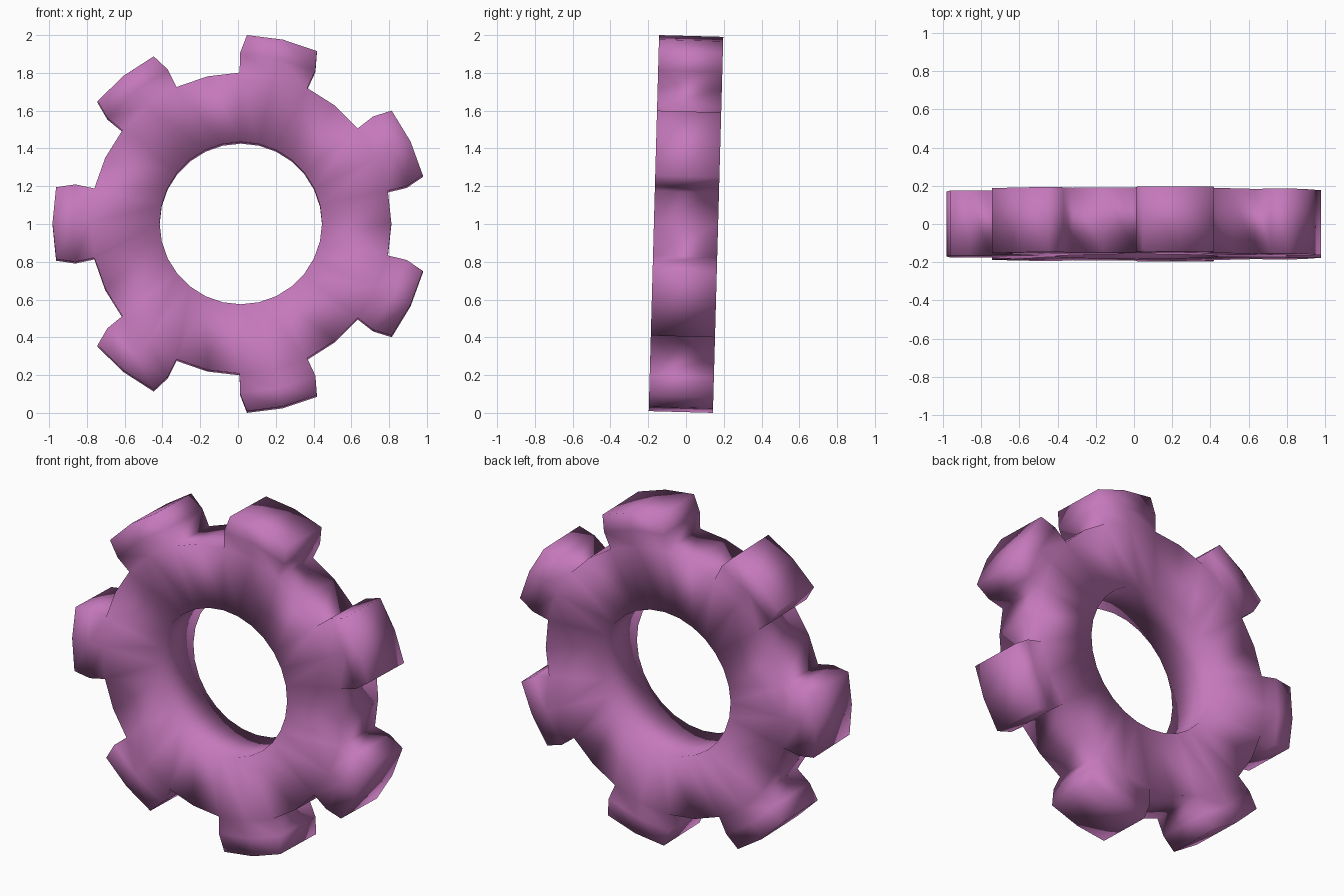
import bpy, bmesh, math
from mathutils import Matrix

if "Cube" in bpy.data.objects:
    bpy.data.objects.remove(bpy.data.objects["Cube"])

TEETH = 7
HALF = 0.17            # half thickness
HOLE, ROOT = 0.43, 0.797
STEP = 2 * math.pi / TEETH
BASE_ANG = math.radians(13.3)
# tooth rows: (side radial, side tangential, middle radius)
ROWS = [(0.876, 0.205, 0.895), (0.978, 0.19, 0.997)]

bm = bmesh.new()


def pair(r, a, t=0.0):
    """Front and back vertex at radius r, tangential offset t, about angle a."""
    x = r * math.cos(a) - t * math.sin(a)
    z = r * math.sin(a) + t * math.cos(a)
    return bm.verts.new((x, -HALF, z)), bm.verts.new((x, HALF, z))


def plate(a, b, c, d):
    """Matching front and back quads."""
    bm.faces.new((a[0], b[0], c[0], d[0]))
    bm.faces.new((d[1], c[1], b[1], a[1]))


def wall(a, b):
    """Side wall between two vertex pairs."""
    bm.faces.new((a[0], b[0], b[1], a[1]))


# ring columns: tooth edge, tooth middle, tooth edge, gap middle
inner, outer = [], []
for k in range(TEETH):
    c = math.pi + k * STEP
    for j, off in enumerate((-BASE_ANG, 0, BASE_ANG, STEP / 2)):
        inner.append(pair(HOLE, c + (j - 1) * STEP / 4))
        outer.append(pair(ROOT, c + off))

n = len(inner)
for i in range(n):
    j = (i + 1) % n
    plate(inner[i], inner[j], outer[j], outer[i])
    wall(inner[j], inner[i])
    if i % 4 >= 2:
        wall(outer[i], outer[j])

# teeth growing out of the ring
for k in range(TEETH):
    c = math.pi + k * STEP
    row = outer[4 * k:4 * k + 3]
    for r, t, m in ROWS:
        new = [pair(r, c, -t), pair(m, c), pair(r, c, t)]
        for s in (0, 1):
            plate(row[s], row[s + 1], new[s + 1], new[s])
        wall(row[0], new[0])
        wall(new[2], row[2])
        row = new
    wall(row[0], row[1])
    wall(row[1], row[2])

bmesh.ops.recalc_face_normals(bm, faces=bm.faces)
# slight backward lean, then placed on the ground
bm.transform(Matrix.Translation((0.015, 0, 1.0)) @ Matrix.Rotation(math.radians(-1.58), 4, 'X'))
low = min(v.co.z for v in bm.verts)
bmesh.ops.translate(bm, verts=bm.verts, vec=(0, 0, -low))
for f in bm.faces:
    f.smooth = True

mesh = bpy.data.meshes.new("gear_wheel")
bm.to_mesh(mesh)
bm.free()
gear = bpy.data.objects.new("gear_wheel", mesh)
bpy.context.collection.objects.link(gear)

mat = bpy.data.materials.new("purple")
mat.diffuse_color = (0.56, 0.19, 0.50, 1)
mat.use_nodes = True
mat.node_tree.nodes["Principled BSDF"].inputs["Base Color"].default_value = mat.diffuse_color
mesh.materials.append(mat)
